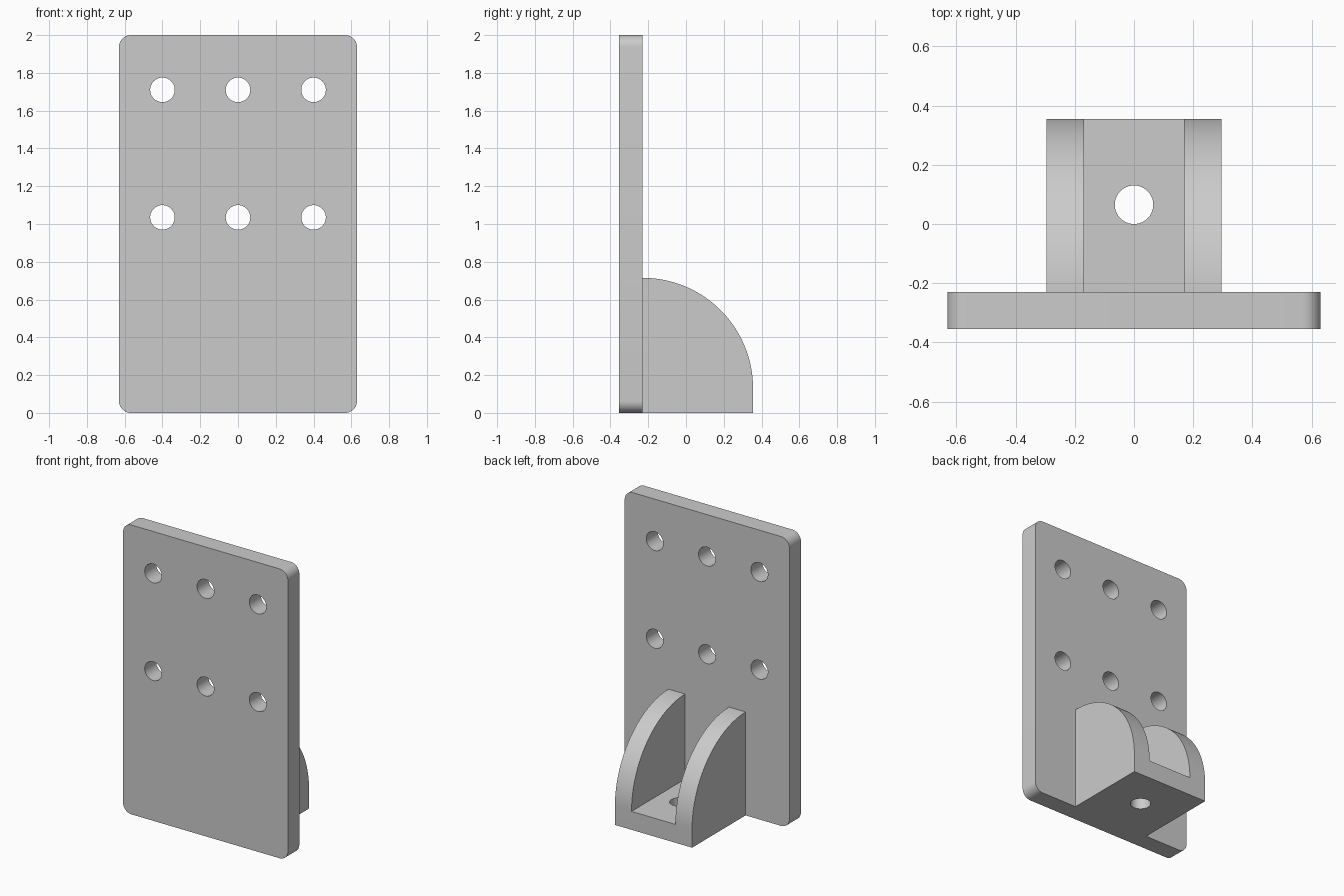
import bpy, bmesh
from math import sin, cos, pi, radians
from mathutils import Matrix, Vector

cube = bpy.data.objects.get("Cube")
if cube:
    bpy.data.objects.remove(cube, do_unlink=True)

HALF_W, HEIGHT = 0.63, 2.0          # plate half width and height
FRONT, BACK, REAR = -0.355, -0.23, 0.355   # plate front, plate back, clevis end
THICK = 0.127                       # clevis floor and cheek thickness
CLEVIS_W = 0.295                    # clevis half width
HOLE = 0.065

steel = bpy.data.materials.new("plain_grey")
steel.use_nodes = True
grey = (0.6, 0.6, 0.6, 1)
steel.diffuse_color = grey
steel.node_tree.nodes["Principled BSDF"].inputs["Base Color"].default_value = grey


def make_object(name, bm):
    bmesh.ops.recalc_face_normals(bm, faces=bm.faces)
    mesh = bpy.data.meshes.new(name)
    bm.to_mesh(mesh)
    bm.free()
    mesh.materials.append(steel)
    obj = bpy.data.objects.new(name, mesh)
    bpy.context.collection.objects.link(obj)
    return obj


def extrude(name, points, direction):
    """Solid made by sweeping a closed outline along a vector."""
    bm = bmesh.new()
    face = bm.faces.new([bm.verts.new(p) for p in points])
    swept = bmesh.ops.extrude_face_region(bm, geom=[face], use_keep_orig=True)
    verts = [v for v in swept["geom"] if isinstance(v, bmesh.types.BMVert)]
    bmesh.ops.translate(bm, verts=verts, vec=direction)
    return make_object(name, bm)


def arc(cx, cy, r, start, end, steps):
    angles = [radians(start + (end - start) * i / steps) for i in range(steps + 1)]
    return [(cx + r * cos(a), cy + r * sin(a)) for a in angles]


def cylinder_cutter(centre, axis):
    bm = bmesh.new()
    turn = Matrix.Rotation(pi / 2, 4, "X") if axis == "Y" else Matrix()
    bmesh.ops.create_cone(bm, cap_ends=True, segments=48, radius1=HOLE, radius2=HOLE,
                          depth=0.4, matrix=Matrix.Translation(centre) @ turn)
    return make_object("hole_cutter", bm)


def box_cutter(low, high):
    low, high = Vector(low), Vector(high)
    bm = bmesh.new()
    bmesh.ops.create_cube(bm, size=1, matrix=Matrix.Translation((low + high) / 2)
                          @ Matrix.Diagonal((high - low).to_4d()))
    return make_object("slot_cutter", bm)


def cut(obj, cutters):
    bpy.context.view_layer.objects.active = obj
    for cutter in cutters:
        mod = obj.modifiers.new("cut", "BOOLEAN")
        mod.operation, mod.solver, mod.object = "DIFFERENCE", "EXACT", cutter
        bpy.ops.object.modifier_apply(modifier=mod.name)
        bpy.data.objects.remove(cutter, do_unlink=True)
    bpy.ops.object.select_all(action="DESELECT")
    obj.select_set(True)
    bpy.ops.object.shade_smooth_by_angle(angle=radians(30))


# Back plate: rounded rectangle with two rows of three bolt holes
r = 0.063
cx, top = HALF_W - r, HEIGHT - r
outline = (arc(cx, top, r, 0, 90, 10) + arc(-cx, top, r, 90, 180, 10)
           + arc(-cx, r, r, 180, 270, 10) + arc(cx, r, r, 270, 360, 10))
plate = extrude("mounting_plate", [(x, FRONT, z) for x, z in outline],
                (0, BACK - FRONT, 0))
cut(plate, [cylinder_cutter((x, (FRONT + BACK) / 2, z), "Y")
            for x in (-0.4, 0, 0.4) for z in (1.035, 1.71)])

# Clevis: quarter-round side profile, slotted into two cheeks over a drilled floor
profile = [(BACK, 0), (REAR, 0)] + arc(BACK, THICK + 0.003, REAR - BACK, 0, 90, 40)
clevis = extrude("clevis", [(-CLEVIS_W, y, z) for y, z in profile],
                 (2 * CLEVIS_W, 0, 0))
inner = CLEVIS_W - THICK
cut(clevis, [box_cutter((-inner, BACK - 0.2, THICK), (inner, REAR + 0.2, 1)),
             cylinder_cutter((0, 0.065, 0.06), "Z")])
